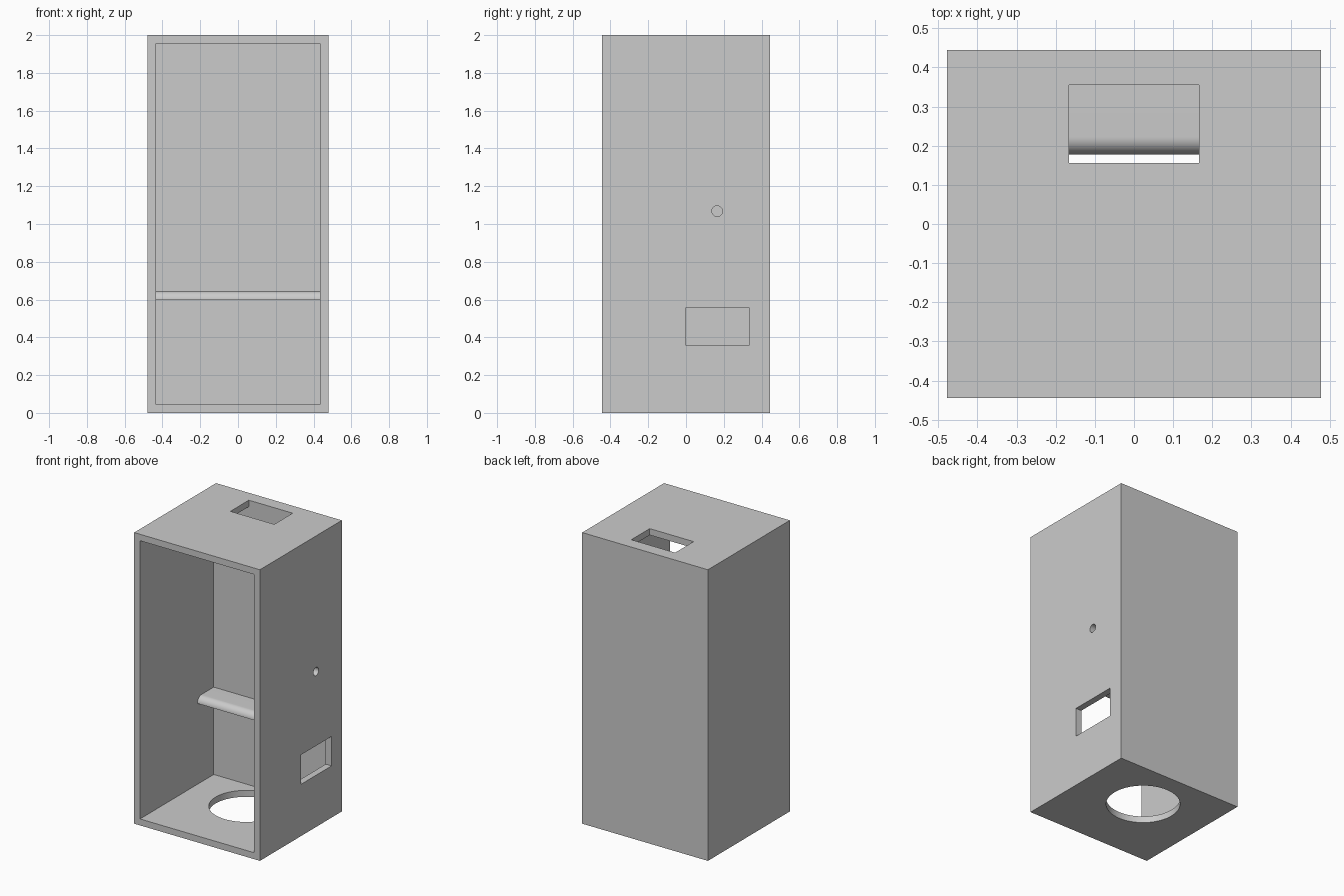
import bpy, bmesh, math
from mathutils import Matrix, Vector

cube = bpy.data.objects.get("Cube")
if cube:
    bpy.data.objects.remove(cube, do_unlink=True)

# Overall sizes
W, D, H = 0.9556, 0.8889, 2.0
WALL = 0.0444
BACK_Y = 0.3556          # inner face of the thick back wall
INNER_X = W / 2 - WALL

grey = bpy.data.materials.new("plain_grey")
grey.use_nodes = True
COLOUR = (0.6, 0.6, 0.6, 1)
grey.diffuse_color = COLOUR
grey.node_tree.nodes["Principled BSDF"].inputs["Base Color"].default_value = COLOUR


def make(name, bm):
    bmesh.ops.recalc_face_normals(bm, faces=bm.faces)
    mesh = bpy.data.meshes.new(name)
    bm.to_mesh(mesh)
    bm.free()
    mesh.materials.append(grey)
    obj = bpy.data.objects.new(name, mesh)
    bpy.context.collection.objects.link(obj)
    return obj


def box(name, low, high):
    low, high = Vector(low), Vector(high)
    bm = bmesh.new()
    bmesh.ops.create_cube(bm, size=1, matrix=Matrix.Translation((low + high) / 2)
                          @ Matrix.Diagonal((*(high - low), 1)))
    return make(name, bm)


def cylinder(name, centre, radius, depth, rotation=Matrix()):
    bm = bmesh.new()
    bmesh.ops.create_cone(bm, cap_ends=True, segments=64, radius1=radius, radius2=radius,
                          depth=depth, matrix=Matrix.Translation(centre) @ rotation)
    return make(name, bm)


def activate(obj):
    bpy.ops.object.select_all(action="DESELECT")
    obj.select_set(True)
    bpy.context.view_layer.objects.active = obj


def cut(target, cutter):
    cutter.hide_render = True
    mod = target.modifiers.new("cut", "BOOLEAN")
    mod.operation, mod.solver, mod.object = "DIFFERENCE", "EXACT", cutter
    activate(target)
    bpy.ops.object.modifier_apply(modifier=mod.name)
    bpy.data.objects.remove(cutter, do_unlink=True)


# Housing: solid block, hollowed from the open front
housing = box("housing", (-W / 2, -D / 2, 0), (W / 2, D / 2, H))
cut(housing, box("cavity", (-INNER_X, -D, WALL), (INNER_X, BACK_Y, H - WALL)))

# Top slot, side window, side peg hole and round floor opening
cut(housing, box("top_slot", (-0.1667, 0.1556, H - 0.1), (0.1667, 0.3555, H + 0.1)))
cut(housing, box("side_window", (0.4, 0, 0.3556), (0.6, 0.3333, 0.5578)))
cut(housing, cylinder("side_hole", (W / 2, 0.165, 1.068), 0.028, 0.2,
                      Matrix.Rotation(math.pi / 2, 4, "Y")))
cut(housing, cylinder("floor_opening", (0, 0.0889, 0), 0.233, 0.2))

# Shelf: quarter-round front edge, extruded across the cavity
R, FRONT, LOW = 0.0444, 0.1778, 0.6
profile = [(BACK_Y, LOW), (FRONT, LOW)]
for i in range(1, 17):
    a = math.pi / 2 * i / 16
    profile.append((FRONT + R - R * math.cos(a), LOW + R * math.sin(a)))
profile.append((BACK_Y, LOW + R))
bm = bmesh.new()
face = bm.faces.new([bm.verts.new((-INNER_X, y, z)) for y, z in profile])
grown = bmesh.ops.extrude_face_region(bm, geom=[face], use_keep_orig=True)
bmesh.ops.translate(bm, vec=(2 * INNER_X, 0, 0),
                    verts=[v for v in grown["geom"] if isinstance(v, bmesh.types.BMVert)])
shelf = make("shelf", bm)

for obj in (housing, shelf):
    activate(obj)
    bpy.ops.object.shade_smooth_by_angle(angle=math.radians(30))
